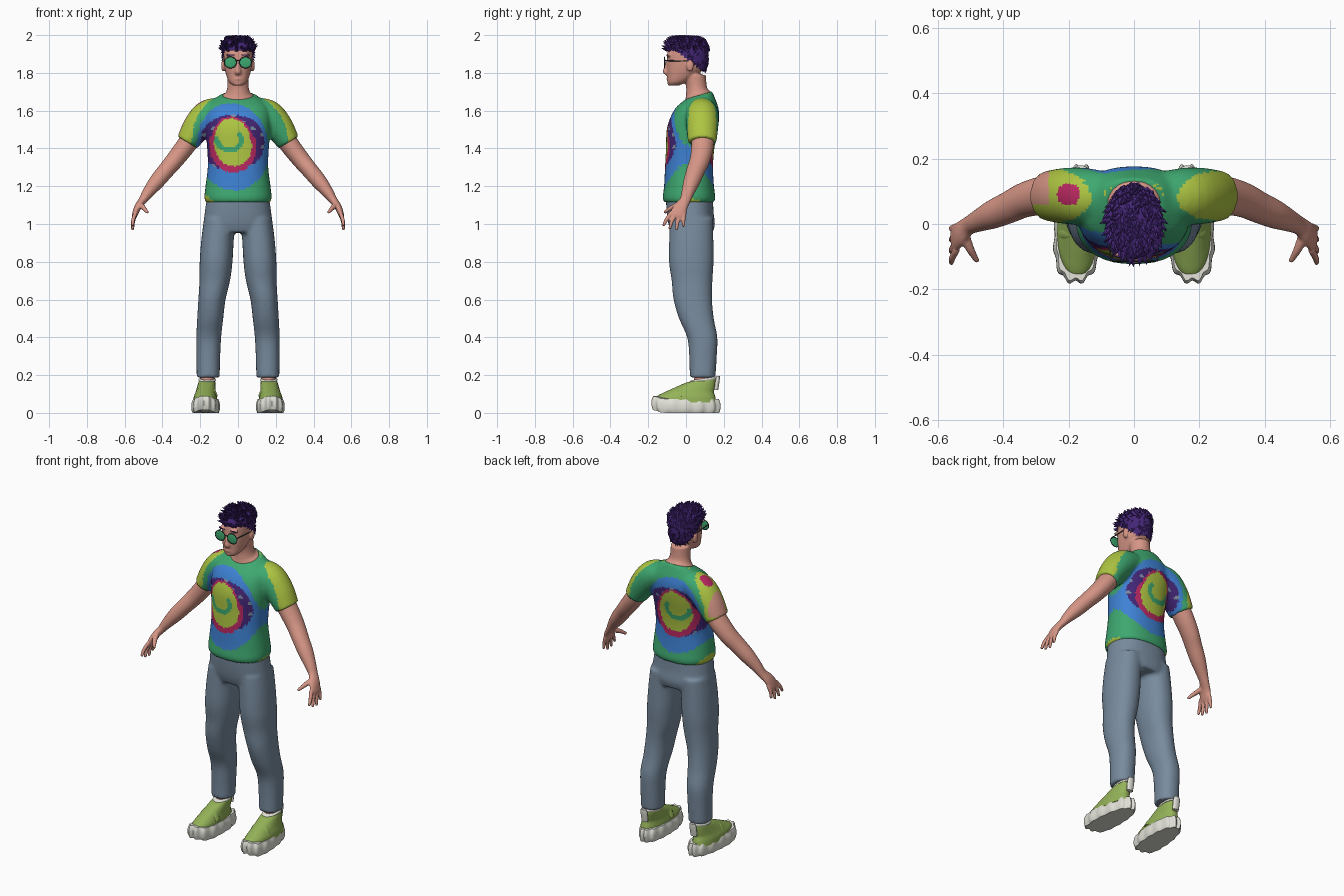
import bpy, bmesh, math, random
from mathutils import Vector, Matrix

random.seed(4)
if "Cube" in bpy.data.objects:
    bpy.data.objects.remove(bpy.data.objects["Cube"])


def material(name, *srgb):
    lin = [(c / 255 / 12.92 if c < 11 else ((c / 255 + 0.055) / 1.055) ** 2.4) for c in srgb] + [1]
    m = bpy.data.materials.new(name)
    m.use_nodes = True
    m.diffuse_color = lin
    m.node_tree.nodes["Principled BSDF"].inputs["Base Color"].default_value = lin
    return m


skin = material("skin", 214, 150, 134)
purple = material("dark purple", 68, 38, 118)
slate = material("slate", 120, 139, 158)
blue = material("blue", 62, 130, 212)
green = material("green", 62, 168, 112)
lime = material("lime", 174, 197, 66)
magenta = material("magenta", 184, 40, 96)
moss = material("moss green", 148, 178, 88)
white = material("off white", 224, 224, 215)
dark = material("frame grey", 60, 62, 68)


def spline(rows, sub):
    """Smoothly resample rows of numbers."""
    out = []
    for i in range(len(rows) - 1):
        p = [rows[max(i - 1, 0)], rows[i], rows[i + 1], rows[min(i + 2, len(rows) - 1)]]
        for k in range(sub):
            t = k / sub
            out.append([0.5 * (2 * b + (c - a) * t + (2 * a - 5 * b + 4 * c - d) * t * t
                               + (3 * b - a - 3 * c + d) * t ** 3) for a, b, c, d in zip(*p)])
    return out + [list(rows[-1])]


def loft(bm, rows, side=1, n=32, power=2, sub=4, along=False):
    """Rows are x, y, z, two radii and an optional tilt; along turns rings to the path."""
    rows = spline([(r[0] * side,) + tuple(r[1:]) + (0,) * (6 - len(r)) for r in rows], sub)
    rings = []
    for i, (x, y, z, a, b, tilt) in enumerate(rows):
        u, v = Vector((1, 0, 0)), Vector((0, 1, 0))
        if along:
            t = Vector(rows[min(i + 1, len(rows) - 1)][:3]) - Vector(rows[max(i - 1, 0)][:3])
            u = v.cross(t).normalized()
            v = t.cross(u).normalized()
        ring = []
        for k in range(n):
            c, s = math.cos(math.tau * k / n), math.sin(math.tau * k / n)
            c, s = (math.copysign(abs(q) ** (2 / power), q) for q in (c, s))
            ring.append(bm.verts.new(Vector((x, y, z + tilt * b * s)) + u * a * c + v * b * s))
        rings.append(ring)
    for lo, hi in zip(rings, rings[1:]):
        for k in range(n):
            bm.faces.new((lo[k], lo[k - 1], hi[k - 1], hi[k]))
    bm.faces.new(rings[0])
    bm.faces.new(rings[-1])


def ball(bm, loc, scale, seg=20):
    m = Matrix.Translation(loc) @ Matrix.Diagonal((*scale, 1))
    bmesh.ops.create_uvsphere(bm, u_segments=seg, v_segments=seg // 2, radius=1, matrix=m)


def part(name, bm, mats, voxel=0, smooth=4, angle=50):
    """Turn a bmesh into an object, optionally fused into one skin."""
    bmesh.ops.recalc_face_normals(bm, faces=bm.faces)
    me = bpy.data.meshes.new(name)
    bm.to_mesh(me)
    bm.free()
    ob = bpy.data.objects.new(name, me)
    bpy.context.collection.objects.link(ob)
    if voxel:
        r = ob.modifiers.new("fuse", "REMESH")
        r.mode, r.voxel_size = "VOXEL", voxel
        s = ob.modifiers.new("relax", "SMOOTH")
        s.factor, s.iterations = 0.5, smooth
        me = bpy.data.meshes.new_from_object(ob.evaluated_get(bpy.context.evaluated_depsgraph_get()))
        ob.modifiers.clear()
        ob.data = me
    me.materials.clear()
    for m in mats:
        me.materials.append(m)
    me.shade_smooth()
    me.set_sharp_from_angle(angle=math.radians(angle))
    return ob


# Head and neck with nose, lips and ears
bm = bmesh.new()
loft(bm, [(0, -.065, 1.733, .026, .026), (0, -.046, 1.752, .048, .052), (0, -.02, 1.79, .063, .08),
          (0, -.002, 1.83, .072, .1), (0, .002, 1.88, .076, .103), (0, .005, 1.93, .074, .098),
          (0, .005, 1.962, .052, .07), (0, .005, 1.975, .02, .03)], power=2.3)
loft(bm, [(0, .06, 1.6, .08, .07), (0, .065, 1.672, .085, .07, .3), (0, .06, 1.695, .065, .06, .2),
          (0, .055, 1.73, .056, .055), (0, .045, 1.79, .055, .06)])
loft(bm, [(0, -.095, 1.86, .009, .012), (0, -.105, 1.825, .011, .014), (0, -.108, 1.803, .018, .014),
          (0, -.1, 1.79, .014, .01)], n=16)
ball(bm, (0, -.092, 1.768), (.024, .012, .008))
ball(bm, (0, -.084, 1.745), (.022, .015, .014))
for s in (1, -1):
    ball(bm, (s * .079, .022, 1.838), (.01, .019, .032))
    ball(bm, (s * .035, -.092, 1.893), (.03, .012, .009))
part("head", bm, [skin], .006, 3)

# Hair cap trimmed to a hairline, covered with tufts
bm = bmesh.new()
loft(bm, [(0, 0, 1.795, .064, .095), (0, .005, 1.83, .077, .107), (0, .006, 1.88, .082, .112),
          (0, .005, 1.93, .083, .112), (0, .005, 1.963, .072, .096), (0, .005, 1.98, .045, .06),
          (0, .005, 1.986, .012, .016)], n=40)
line = lambda y: 1.918 - .105 * min(max((y + .055) / .13, 0), 1)
bmesh.ops.delete(bm, geom=[f for f in bm.faces if f.calc_center_median().z < line(f.calc_center_median().y)],
                 context="FACES")
bmesh.ops.recalc_face_normals(bm, faces=bm.faces)
for f in random.sample(list(bm.faces), min(300, len(bm.faces))):
    c, nrm = f.calc_center_median(), f.normal.copy()
    high = c.z > 1.92
    d = nrm * .5 + Vector((random.uniform(-.4, .4), -.5, .25 if high else -.5))
    size = .036 if high else .02
    rot = d.to_track_quat("Z", "Y").to_matrix().to_4x4()
    bmesh.ops.create_cone(bm, segments=5, radius1=size * .33, radius2=0, depth=size, cap_ends=True,
                          matrix=Matrix.Translation(c + d.normalized() * size * .3) @ rot)
for v in bm.verts:
    v.co.z = min(v.co.z, 2)
part("hair", bm, [purple], angle=35)

# Sunglasses and brows
lenses, frame, brows = bmesh.new(), bmesh.new(), bmesh.new()
for s in (1, -1):
    ball(lenses, (s * .04, -.113, 1.855), (.031, .004, .028), 24)
    ring = [(s * (.04 + .032 * math.cos(a)), -.113, 1.855 + .029 * math.sin(a))
            for a in (math.tau * k / 24 for k in range(25))]
    for p, q in zip(ring, ring[1:]):
        mid, d = (Vector(p) + Vector(q)) / 2, Vector(q) - Vector(p)
        bmesh.ops.create_cone(frame, segments=6, radius1=.0025, radius2=.0025, depth=d.length * 1.15,
                              cap_ends=True, matrix=Matrix.Translation(mid) @ d.to_track_quat("Z", "Y").to_matrix().to_4x4())
    a, b = Vector((s * .071, -.112, 1.865)), Vector((s * .08, .02, 1.862))
    bmesh.ops.create_cone(frame, segments=6, radius1=.003, radius2=.003, depth=(b - a).length, cap_ends=True,
                          matrix=Matrix.Translation((a + b) / 2) @ (b - a).to_track_quat("Z", "Y").to_matrix().to_4x4())
    ball(brows, (s * .037, -.099, 1.894), (.022, .005, .004), 12)
ball(frame, (0, -.114, 1.865), (.013, .003, .003), 8)
part("sunglass_lenses", lenses, [green])
part("sunglass_frame", frame, [dark])
part("eyebrows", brows, [purple])

# Shirt body with sleeves
bm = bmesh.new()
loft(bm, [(0, .016, 1.115, .17, .132), (0, .016, 1.14, .178, .139), (0, .016, 1.2, .172, .132),
          (0, .016, 1.3, .16, .127), (0, .022, 1.4, .163, .128), (0, .033, 1.5, .172, .135),
          (0, .048, 1.57, .175, .128), (0, .06, 1.62, .165, .11), (0, .066, 1.66, .125, .085, .15),
          (0, .068, 1.682, .09, .07, .3)], n=64, power=2.3)
for s in (1, -1):
    loft(bm, [(.08, .085, 1.605, .065, .075), (.155, .085, 1.578, .082, .087), (.215, .086, 1.515, .077, .085),
              (.268, .086, 1.432, .061, .075)], s, along=True)
shirt = part("shirt", bm, [blue, green, lime, magenta, purple, slate, skin], .009, 4)


def dye(c):
    """Swirl of dye bands around the chest."""
    dx, dz = c.x + .03, c.z - 1.46
    r, a = math.hypot(dx, dz), math.atan2(dz, dx)
    u = r * (1 + (.1 if dz > 0 else .3) * math.sin(a)) + .008 * math.sin(2 * a + 1) + random.uniform(-.003, .003)
    edge = .26 + .04 * math.cos(a)
    if u < .1:
        return 1 if a < .6 and abs(r - .045 + .014 * a) < .014 else 2
    if u < (.112 if dz > 0 else .125):
        return 3
    if u < .125 + .055 * max(0, math.cos(a - .1) ** 2 - .15):
        return 5 if math.sin(c.x * 60) * math.sin(c.z * 95) > .7 else 4
    if u < .19:
        return 0
    if u < edge:
        return 1
    if c.x < -.1 and c.y > .06 and dz > 0:
        if math.hypot(c.x + .2, c.y - .09) < .035:
            return 3
        if c.x < -.26:
            return 6
    return 2


for f in shirt.data.polygons:
    f.material_index = dye(f.center)

# Trousers: hips and legs
bm = bmesh.new()
loft(bm, [(0, .018, 1.14, .165, .125), (0, .022, 1.06, .176, .124), (0, .03, 1, .182, .123),
          (0, .032, .955, .17, .11)], n=48, power=2.3)
for s in (1, -1):
    loft(bm, [(.095, .03, 1.03, .085, .115), (.108, .028, .92, .086, .117), (.116, .028, .8, .087, .118),
              (.123, .032, .7, .081, .108), (.138, .036, .6, .072, .102), (.147, .055, .5, .069, .092),
              (.155, .086, .4, .066, .08), (.157, .09, .3, .063, .073), (.158, .088, .187, .061, .068)], s, power=2.2)
part("trousers", bm, [slate], .01, 4)

for s, name in ((1, "left"), (-1, "right")):
    # Arm, palm and fingers
    bm = bmesh.new()
    loft(bm, [(.17, .088, 1.57, .055, .06), (.265, .088, 1.43, .052, .06), (.33, .075, 1.345, .048, .054),
              (.38, .052, 1.285, .044, .049), (.43, .03, 1.225, .041, .044), (.475, .01, 1.168, .031, .034),
              (.505, -.005, 1.125, .022, .029), (.53, -.028, 1.09, .019, .037), (.546, -.045, 1.05, .015, .041),
              (.55, -.05, 1.035, .01, .036)], s, along=True)
    for k, (y, z) in enumerate(((-.12, .99), (-.087, .972), (-.05, .966), (-.012, .985))):
        ky = -.079 + .024 * k
        loft(bm, [(.542, ky, 1.06, .011, .011), (.555, (ky + y) / 2 - .004, (1.055 + z) / 2, .0105, .0105),
                  (.558, y, z, .0075, .0075)], s, n=12, along=True)
    loft(bm, [(.52, -.03, 1.105, .016, .018), (.5, -.078, 1.085, .013, .013), (.478, -.115, 1.06, .008, .008)],
         s, n=12, along=True)
    part(name + "_arm", bm, [skin], .005, 3)

    # Ankle
    bm = bmesh.new()
    loft(bm, [(.163, .085, .1, .036, .045), (.16, .088, .24, .038, .042)], s)
    part(name + "_ankle", bm, [skin])

    # Chunky sole with scalloped sides
    bm = bmesh.new()
    loft(bm, [(.17, 0, 0, .066, .172), (.17, 0, .02, .072, .178), (.17, 0, .05, .071, .178),
              (.17, 0, .074, .063, .17)], s, n=112, power=2.4, sub=3)
    for v in bm.verts:
        y = v.co.y
        ang = math.atan2(y * .45, v.co.x - s * .17)
        lobe = 1 + .035 * math.cos(14 * ang)
        v.co.x = s * .17 + (v.co.x - s * .17) * lobe * (1 - .5 * y) - s * y * .05
        v.co.y = y * lobe
        v.co.z += 1.6 * max(0, -y - .1) ** 2 * 2
    part(name + "_sole", bm, [white])

    # Shoe upper, strap, collar and heel tab
    bm = bmesh.new()
    loft(bm, [(.173, -.003, .055, .064, .165), (.173, -.002, .085, .061, .157), (.171, .018, .11, .054, .13),
              (.168, .048, .135, .049, .105), (.165, .078, .16, .045, .078), (.163, .09, .176, .041, .066, .15)],
         s, power=2.2)
    loft(bm, [(.118, -.03, .085, .012, .022), (.135, -.025, .123, .01, .021), (.172, -.022, .138, .009, .02),
              (.206, -.025, .121, .01, .021), (.222, -.03, .085, .012, .022)], s, n=12, along=True)
    part(name + "_shoe", bm, [moss])
    bm = bmesh.new()
    loft(bm, [(.163, .092, .168, .044, .07, .15), (.163, .092, .176, .046, .072, .15),
              (.163, .092, .182, .041, .066, .15)], s)
    loft(bm, [(.163, .158, .12, .02, .012), (.163, .166, .17, .022, .012), (.163, .17, .196, .018, .009)], s, n=16)
    part(name + "_shoe_collar", bm, [white])
